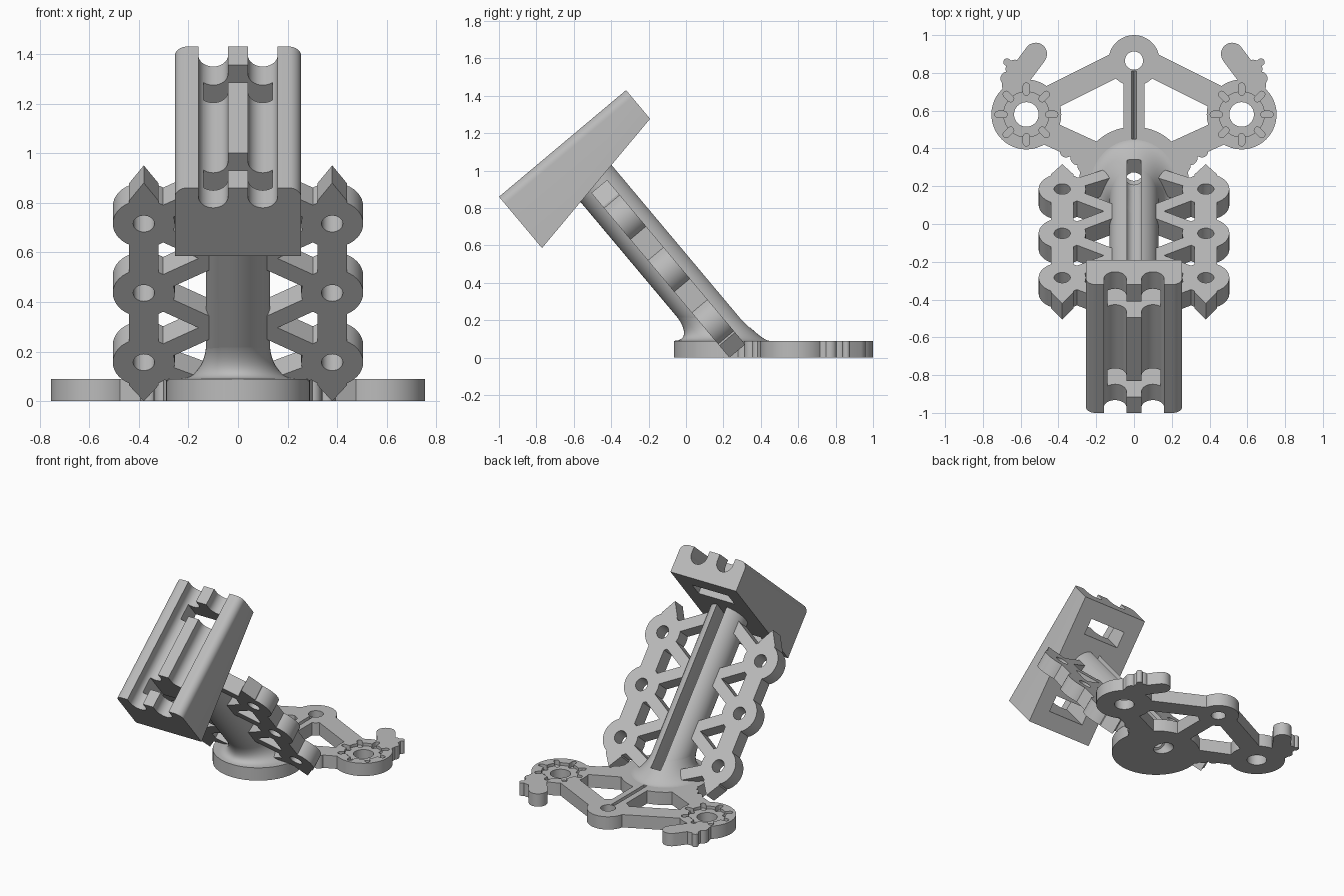
import bpy, bmesh, math
from mathutils import Matrix

if "Cube" in bpy.data.objects:
    bpy.data.objects.remove(bpy.data.objects["Cube"])

grey = bpy.data.materials.new("plain grey")
grey.diffuse_color = (0.5, 0.5, 0.5, 1)
grey.use_nodes = True
grey.node_tree.nodes["Principled BSDF"].inputs["Base Color"].default_value = grey.diffuse_color

# Tilted frame: local z runs up the column axis, local y to its back
TILT = Matrix.Translation((0, 0.304, 0)) @ Matrix.Rotation(math.radians(40), 4, 'X')
FLAT = Matrix.Identity(4)


def loft(name, rings, m=FLAT):
    """Closed solid through rings with equal point counts."""
    bm = bmesh.new()
    loops = [[bm.verts.new(m @ Matrix.Translation(p).to_translation()) for p in r] for r in rings]
    n = len(loops[0])
    for a, b in zip(loops, loops[1:]):
        for i in range(n):
            j = (i + 1) % n
            bm.faces.new((a[i], a[j], b[j], b[i]))
    bm.faces.new(loops[0][::-1])
    bm.faces.new(loops[-1])
    bmesh.ops.recalc_face_normals(bm, faces=bm.faces[:])
    me = bpy.data.meshes.new(name)
    bm.to_mesh(me)
    bm.free()
    me.materials.append(grey)
    ob = bpy.data.objects.new(name, me)
    bpy.context.scene.collection.objects.link(ob)
    return ob


def prism(name, pts, z0, z1, m=FLAT):
    return loft(name, [[(x, y, z) for x, y in pts] for z in (z0, z1)], m)


def circle(cx, cy, r, n=40):
    return [(cx + r * math.cos(2 * math.pi * i / n), cy + r * math.sin(2 * math.pi * i / n)) for i in range(n)]


def rect(x0, x1, y0, y1):
    return [(x0, y0), (x1, y0), (x1, y1), (x0, y1)]


def bar(p, q, w):
    dx, dy = q[0] - p[0], q[1] - p[1]
    k = w / 2 / math.hypot(dx, dy)
    ox, oy = -dy * k, dx * k
    return [(p[0] + ox, p[1] + oy), (p[0] - ox, p[1] - oy), (q[0] - ox, q[1] - oy), (q[0] + ox, q[1] + oy)]


def capsule(p, q, r, n=10):
    a = math.atan2(q[1] - p[1], q[0] - p[0])
    pts = []
    for (x, y), start in ((q, a - math.pi / 2), (p, a + math.pi / 2)):
        pts += [(x + r * math.cos(start + math.pi * i / n), y + r * math.sin(start + math.pi * i / n))
                for i in range(n + 1)]
    return pts


def apply(ob, mod):
    bpy.context.view_layer.objects.active = ob
    with bpy.context.temp_override(object=ob, active_object=ob, selected_objects=[ob]):
        bpy.ops.object.modifier_apply(modifier=mod.name)


def combine(ob, other, op='DIFFERENCE'):
    mod = ob.modifiers.new("combine", 'BOOLEAN')
    mod.operation, mod.solver, mod.object = op, 'EXACT', other
    apply(ob, mod)
    bpy.data.objects.remove(other)


def add(ob, pts, z0, z1):
    combine(ob, prism("piece", pts, z0, z1), 'UNION')


def cut(ob, pts, z0, z1, m=FLAT):
    combine(ob, prism("cutter", pts, z0, z1, m))


def cut_bore(ob):
    """Axial hole through the foot and the slot open along the back of the column."""
    cut(ob, circle(0, 0, 0.058, 32), -0.4, 0.1, TILT)
    cut(ob, circle(0, 0, 0.042, 32), 0.05, 1.4, TILT)
    cut(ob, rect(-0.0375, 0.0375, 0, 0.4), 0.1, 1.4, TILT)


# Base plate: round foot, rear ring, side rings, struts and hooked arms
H = 0.09
base = prism("base_plate", circle(0, 0.225, 0.29, 64), 0, H)
add(base, rect(-0.055, 0.055, 0.4, 0.8), 0, H)
add(base, circle(0, 0.865, 0.135, 48), 0, H)
for s in (-1, 1):
    add(base, circle(s * 0.57, 0.58, 0.185, 64), 0, H)
    add(base, bar((0, 0.89), (s * 0.5, 0.64), 0.13), 0, H)
    add(base, bar((s * 0.45, 0.48), (s * 0.1, 0.32), 0.13), 0, H)
    add(base, capsule((s * 0.52, 0.9), (s * 0.64, 0.74), 0.06), 0, H)
    for x, y, r in ((0.67, 0.77, 0.037), (0.63, 0.82, 0.05), (0.672, 0.857, 0.02),
                    (0.36, 0.385, 0.033), (0.30, 0.348, 0.036), (0.255, 0.31, 0.045)):
        add(base, circle(s * x, y, r, 24), 0, H)
cut(base, circle(0, 0.865, 0.048, 32), -0.1, 0.2)
# Narrow tapered groove on the middle strut
combine(base, loft("cutter", [[(x, y, z) for x, y in rect(-w, w, 0.45, 0.81)]
                              for w, z in ((0.001, 0.03), (0.014, 0.1))]))
# Side ring details: bore, sunken track and eight notches
for s in (-1, 1):
    cx, cy = s * 0.57, 0.58
    cut(base, circle(cx, cy, 0.065), -0.1, 0.2)
    cut(base, circle(cx, cy, 0.12, 48), 0.07, 0.2)
    for i in range(8):
        a = math.pi * i / 4
        c, d = math.cos(a), math.sin(a)
        cut(base, capsule((cx + 0.118 * c, cy + 0.118 * d), (cx + 0.15 * c, cy + 0.15 * d), 0.017, 8), 0.055, 0.2)
cut_bore(base)

# Flared collar: fillet blending the foot into the leaning column
rings = []
for k in range(13):
    a = math.pi / 2 * k / 12
    z, e = H + 0.14 * (1 - math.cos(a)), 1 - math.sin(a)
    rings.append([(x * (0.129 + 0.105 * e), 0.304 - 0.839 * z - 0.037 * e + y * (0.169 + 0.085 * e), z)
                  for x, y in circle(0, 0, 1, 48)])
collar = loft("column_collar", rings)
cut_bore(collar)

# Leaning column, trimmed flat at the ground
column = prism("column", circle(0, 0, 0.13, 48), -0.2, 1.27, TILT)
cut(column, rect(-2, 2, -2, 2), -1, 0)
cut_bore(column)

# Truss wings: pointed bar, three ringed eyelets, zigzag struts, built flat then tilted
T = 0.055
wing = prism("truss_wings", [(0.38, 0.046), (0.44, 0.13), (0.44, 1.1), (0.38, 1.195), (0.32, 1.1), (0.32, 0.13)],
             -T, T)
eyes = (0.25, 0.615, 0.98)
for s in eyes:
    add(wing, circle(0.38, s, 0.125, 40), -T, T)
    for d in (-1, 1):
        end = max(s + d * 0.18, 0.1)
        add(wing, bar((0.36, s + d * 0.02), (0.09, end), 0.075), -T, T)
for s in eyes:
    cut(wing, circle(0.38, s, 0.043, 32), -0.3, 0.3)
wing.data.transform(TILT @ Matrix.Rotation(math.radians(90), 4, 'X'))
apply(wing, wing.modifiers.new("mirror", 'MIRROR'))

# Wedge-shaped head block with two round-bottomed channels
half = [(0.255, None)]
half += [(0.205 + 0.05 * math.cos(a), 0.05 - 0.05 * math.sin(a)) for a in (math.pi / 2 * i / 8 for i in range(9))]
half += [(0.16, 0)]
half += [(0.1 + 0.06 * math.cos(a), 0.045 + 0.06 * math.sin(a)) for a in (math.pi * i / 16 for i in range(17))]
half += [(0.04, 0)]
profile = half + [(-x, d) for x, d in reversed(half)]
head = loft("head_block", [[(x, n, 1.497 - (back if d is None else d)) for x, d in profile]
                           for n, back in ((-0.446, 0.358), (0.441, 0.2))], TILT)
for v in (0.11, 0.66):
    cut(head, rect(-0.14, 0.14, v - 0.446, v - 0.336), 0.9, 1.7, TILT)

# Smooth round surfaces, keep edges sharp
for ob in (base, collar, column, wing, head):
    bpy.ops.object.select_all(action='DESELECT')
    ob.select_set(True)
    bpy.context.view_layer.objects.active = ob
    bpy.ops.object.shade_smooth_by_angle(angle=math.radians(30))
